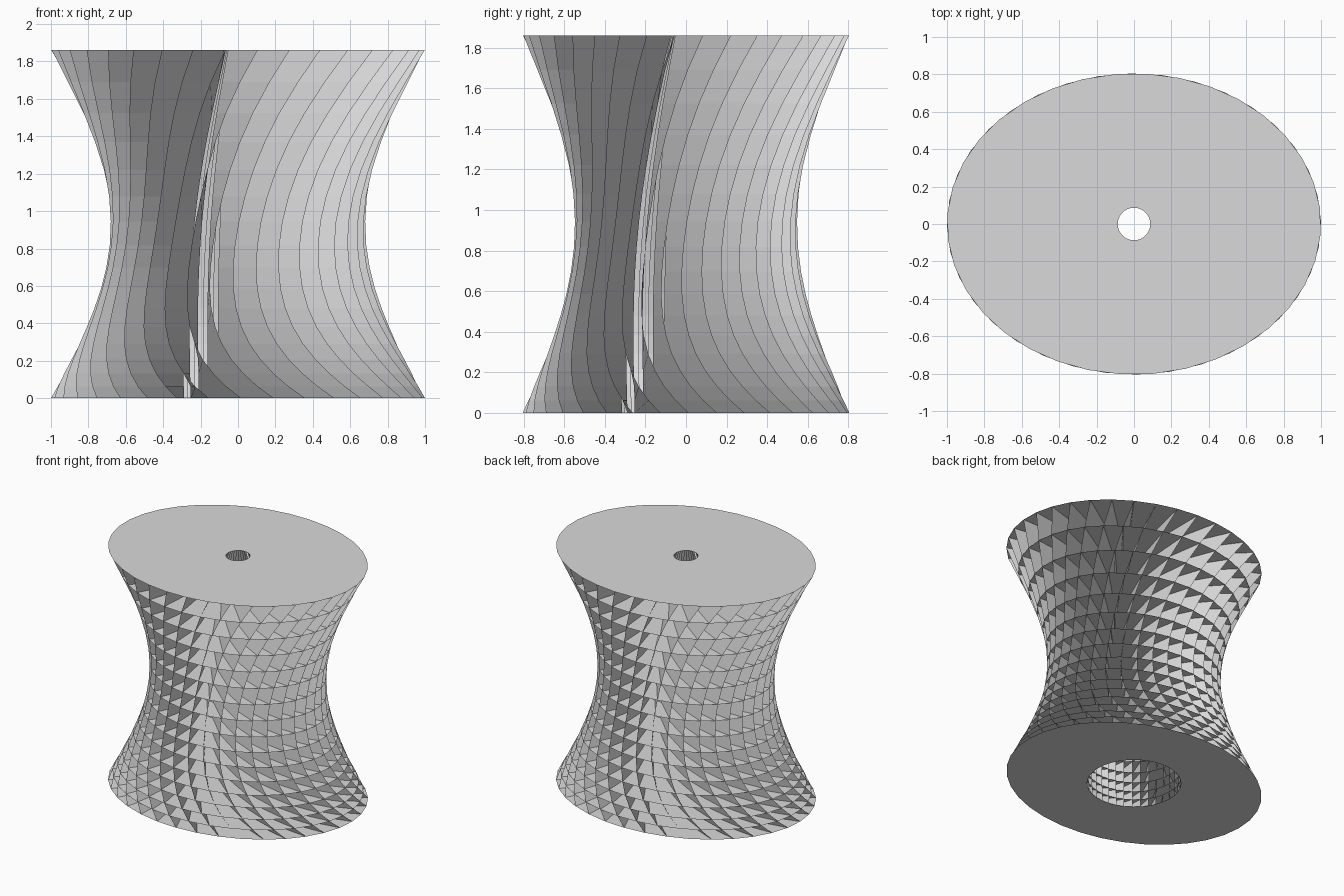
import bpy, bmesh, math

FINS, LAYERS, HEIGHT = 36, 16, 1.86
OUTER_X, OUTER_Y = 1.0, 0.805

cube = bpy.data.objects.get("Cube")
if cube:
    bpy.data.objects.remove(cube)

# Single matte grey
grey = bpy.data.materials.new("light grey")
grey.use_nodes = True
colour = (0.7, 0.7, 0.7, 1)
grey.diffuse_color = colour
grey.node_tree.nodes["Principled BSDF"].inputs["Base Color"].default_value = colour


def level(u):
    """Height of a layer; layers get thicker toward the top."""
    return HEIGHT * (0.5 * u + 0.5 * u * u)


def ring_points(u):
    """Outer and inner ends of every fin at one layer."""
    z = level(u)
    t = z / HEIGHT
    bow = math.sin(math.pi * t)
    waist = 1 - 0.32 * bow
    hole = 0.34 + (0.087 - 0.34) * t + 0.1 * bow
    # The rim swings back and forth while the hole edge stays untwisted
    twist = math.radians(21 + 5 * u - 25.5 * math.sin(math.pi * u))
    outer, inner = [], []
    for k in range(FINS):
        a = math.tau * k / FINS + twist
        b = math.tau * k / FINS - math.radians(18)
        outer.append((OUTER_X * waist * math.cos(a), OUTER_Y * waist * math.sin(a), z))
        inner.append((hole * math.cos(b), hole * math.sin(b), z))
    return outer, inner


def make_object(name, bm):
    mesh = bpy.data.meshes.new(name)
    bm.to_mesh(mesh)
    bm.free()
    mesh.materials.append(grey)
    obj = bpy.data.objects.new(name, mesh)
    bpy.context.collection.objects.link(obj)


rings = [ring_points(i / LAYERS) for i in range(LAYERS + 1)]

# Stacked elliptical plates, each with a round centre hole
for i, (outer, inner) in enumerate(rings):
    bm = bmesh.new()
    o = [bm.verts.new(p) for p in outer]
    n = [bm.verts.new(p) for p in inner]
    for k in range(FINS):
        j = (k + 1) % FINS
        bm.faces.new((n[k], o[k], o[j], n[j]))
    make_object(f"plate_{i:02d}", bm)

# Twisted upright fins running from the hole to the rim
bm = bmesh.new()
for k in range(FINS):
    rows = [(bm.verts.new(inner[k]), bm.verts.new(outer[k])) for outer, inner in rings]
    for (a, b), (c, d) in zip(rows, rows[1:]):
        bm.faces.new((a, b, d, c))
make_object("twisted_fins", bm)
